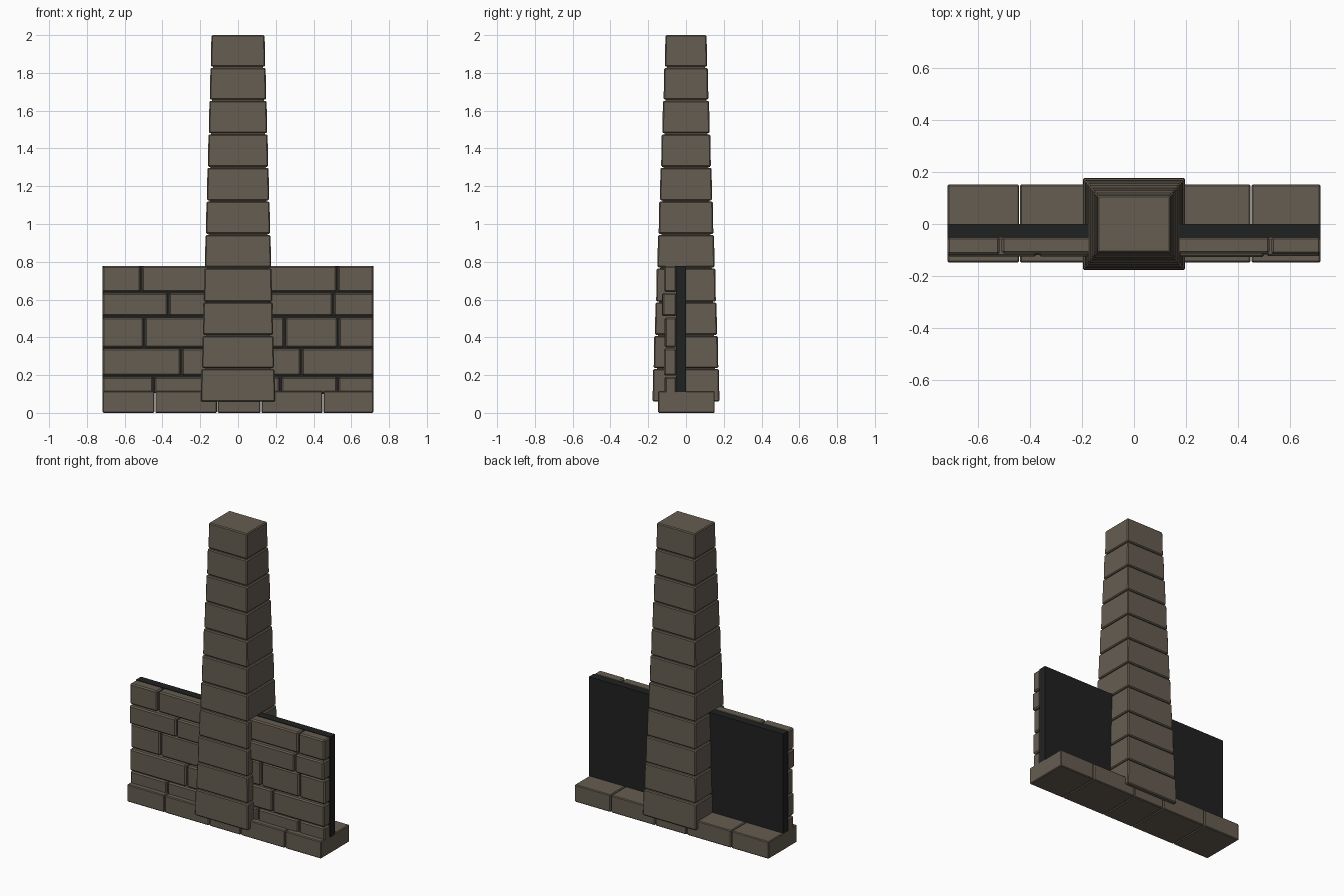
import bpy, bmesh, random

if "Cube" in bpy.data.objects:
    bpy.data.objects.remove(bpy.data.objects["Cube"])

random.seed(4)


def material(name, rgb):
    m = bpy.data.materials.new(name)
    m.diffuse_color = (*rgb, 1.0)
    m.use_nodes = True
    m.node_tree.nodes["Principled BSDF"].inputs["Base Color"].default_value = m.diffuse_color
    return m


STONE = material("brown_stone", (0.130, 0.109, 0.082))
DARK = material("dark_backing", (0.0145, 0.0152, 0.0150))


def add_block(bm, x, y, z, top_inset=(0.0, 0.0)):
    """Box between (min, max) ranges, with an optional narrower top."""
    def ring(zz, ix, iy):
        return [bm.verts.new(p) for p in (
            (x[0] + ix, y[0] + iy, zz), (x[1] - ix, y[0] + iy, zz),
            (x[1] - ix, y[1] - iy, zz), (x[0] + ix, y[1] - iy, zz))]
    lo, hi = ring(z[0], 0, 0), ring(z[1], *top_inset)
    bm.faces.new(lo[::-1])
    bm.faces.new(hi)
    for i in range(4):
        j = (i + 1) % 4
        bm.faces.new((lo[i], lo[j], hi[j], hi[i]))


def finish(name, bm, mat, bevel=0.0):
    if bevel:
        bmesh.ops.bevel(bm, geom=bm.edges[:], offset=bevel, segments=1,
                        affect='EDGES')
    bmesh.ops.recalc_face_normals(bm, faces=bm.faces[:])
    me = bpy.data.meshes.new(name)
    bm.to_mesh(me)
    bm.free()
    me.materials.append(mat)
    ob = bpy.data.objects.new(name, me)
    bpy.context.collection.objects.link(ob)
    return ob


W = 0.717   # half length of the wall

# Row of foundation blocks
bm = bmesh.new()
cuts = [-W, -0.44, -0.11, 0.122, 0.45, W]
for a, b in zip(cuts, cuts[1:]):
    add_block(bm, (a + (0.002 if a > -W else 0), b - (0.002 if b < W else 0)),
              (-0.148, 0.152), (0.0, 0.115))
finish("foundation_blocks", bm, STONE, 0.005)

# Dark slab behind the stones
bm = bmesh.new()
add_block(bm, (-W, W), (-0.052, 0.0), (0.105, 0.777))
finish("wall_backing", bm, DARK)

# Facing stones: (bottom, top, front y, joints)
rows = [
    (0.100, 0.191, -0.112, [-0.445, 0.0, 0.225, 0.527]),
    (0.197, 0.341, -0.117, [-0.300, 0.0, 0.335]),
    (0.347, 0.505, -0.111, [-0.497, 0.0, 0.248, 0.530]),
    (0.512, 0.634, -0.124, [-0.370, 0.0, 0.505]),
    (0.640, 0.777, -0.116, [-0.513, 0.0, 0.525]),
]
bm = bmesh.new()
for z0, z1, front, joints in rows:
    cuts = [-W] + joints + [W]
    for a, b in zip(cuts, cuts[1:]):
        f = front + (random.uniform(-0.003, 0.003) if b < W else 0)
        add_block(bm, (a + (0.004 if a > -W else 0), b - (0.004 if b < W else 0)),
                  (f, -0.05), (z0, z1))
finish("facing_stones", bm, STONE, 0.008)

# Tapering pillar: larger bottom block, then ten shrinking ones
bm = bmesh.new()
levels = [0.06, 0.235, 0.41, 0.587, 0.768, 0.945, 1.122, 1.300, 1.478,
          1.655, 1.830, 2.0]
for i, (z0, z1) in enumerate(zip(levels, levels[1:])):
    if i == 0:
        hx, hy = 0.197, 0.177
    else:
        t = (i - 1) / 9
        hx, hy = 0.191 - 0.047 * t, 0.171 - 0.059 * t
    gap = 0.003
    add_block(bm, (-hx, hx), (-hy, hy),
              (z0 + (gap if i else 0), z1 - (gap if z1 < 2 else 0)),
              (0.003, 0.003))
finish("pillar_blocks", bm, STONE, 0.006)

# Core closing the joints of the pillar
bm = bmesh.new()
add_block(bm, (-0.178, 0.178), (-0.158, 0.158), (0.10, 1.95), (0.048, 0.060))
finish("pillar_core", bm, STONE)
